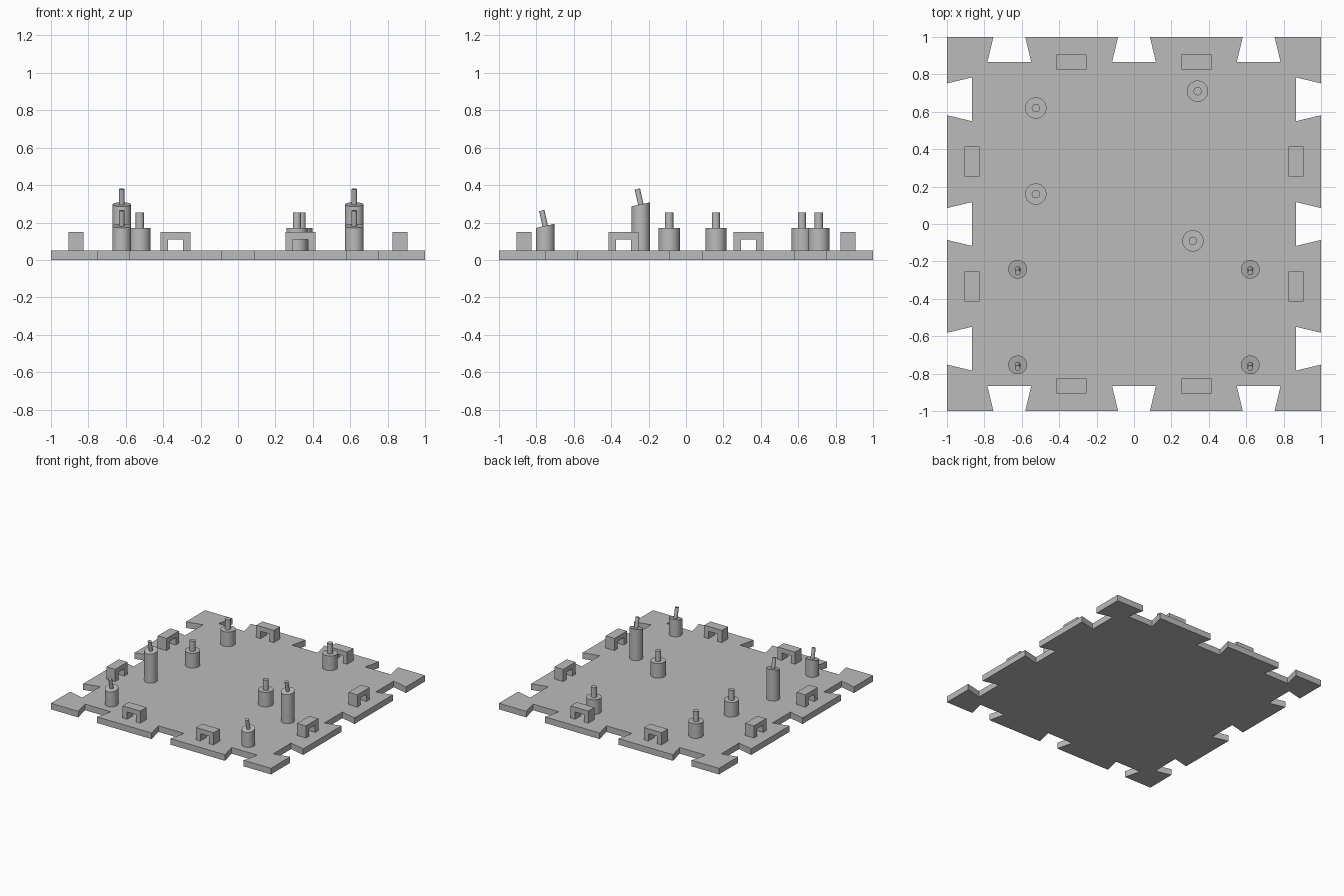
import bpy, bmesh, math
from mathutils import Matrix, Vector

cube = bpy.data.objects.get("Cube")
if cube:
    bpy.data.objects.remove(cube, do_unlink=True)

grey = bpy.data.materials.new("plain grey")
grey.use_nodes = True
grey.diffuse_color = (0.5, 0.5, 0.5, 1)
grey.node_tree.nodes["Principled BSDF"].inputs["Base Color"].default_value = (0.5, 0.5, 0.5, 1)

TOP = 0.05      # upper face of the plate
SLOPE = 0.22    # rise of the slanted post tops


def finish(bm, name, smooth=False):
    bmesh.ops.recalc_face_normals(bm, faces=bm.faces)
    mesh = bpy.data.meshes.new(name)
    bm.to_mesh(mesh)
    bm.free()
    mesh.materials.append(grey)
    obj = bpy.data.objects.new(name, mesh)
    bpy.context.collection.objects.link(obj)
    if smooth:
        bpy.ops.object.select_all(action='DESELECT')
        obj.select_set(True)
        bpy.context.view_layer.objects.active = obj
        bpy.ops.object.shade_smooth_by_angle(angle=math.radians(35))
    return obj


def prism(points, offset):
    """Solid made by extruding a closed outline."""
    bm = bmesh.new()
    face = bm.faces.new([bm.verts.new(p) for p in points])
    ext = bmesh.ops.extrude_face_region(bm, geom=[face], use_keep_orig=True)
    verts = [g for g in ext["geom"] if isinstance(g, bmesh.types.BMVert)]
    bmesh.ops.translate(bm, verts=verts, vec=offset)
    return bm


def cylinder(bm, radius, height, matrix):
    """Cylinder standing on the origin of the given matrix."""
    return bmesh.ops.create_cone(
        bm, cap_ends=True, segments=32, radius1=radius, radius2=radius, depth=height,
        matrix=matrix @ Matrix.Translation((0, 0, height / 2)))["verts"]


# Base plate with three dovetail notches per side
side = [Vector((-1, -1, 0))]
for c in (-2 / 3, 0, 2 / 3):
    for dx, y in ((-0.085, -1), (-0.117, -0.867), (0.117, -0.867), (0.085, -1)):
        side.append(Vector((c + dx, y, 0)))
outline = [Matrix.Rotation(k * math.pi / 2, 3, 'Z') @ p for k in range(4) for p in side]
finish(prism(outline, (0, 0, TOP)), "base_plate")

# Bridge-shaped loops, two along each edge
bridge = [(-0.08, 0), (-0.04, 0), (-0.04, 0.06), (0.04, 0.06),
          (0.04, 0), (0.08, 0), (0.08, 0.1), (-0.08, 0.1)]
for k, edge in enumerate(("front", "left", "back", "right")):
    for n, x in enumerate((-1 / 3, 1 / 3)):
        bm = prism([(x + px, -0.907, TOP + pz) for px, pz in bridge], (0, 0.08, 0))
        bm.transform(Matrix.Rotation(k * math.pi / 2, 4, 'Z'))
        finish(bm, f"{edge}_loop_{n + 1}")

# Upright posts with a thin pin on top
for n, (x, y) in enumerate(((-0.525, 0.62), (-0.525, 0.16), (0.34, 0.71), (0.315, -0.09))):
    bm = bmesh.new()
    cylinder(bm, 0.057, 0.12, Matrix.Translation((x, y, TOP)))
    cylinder(bm, 0.022, 0.083, Matrix.Translation((x, y, TOP + 0.12)))
    finish(bm, f"upright_post_{n + 1}", True)

# Slanted posts with a leaning pin, mirrored left and right
for name, y, top in (("tall", -0.242, 0.297), ("short", -0.753, 0.182)):
    for label, x in (("left", 0.622), ("right", -0.622)):
        bm = bmesh.new()
        for v in cylinder(bm, 0.05, top - TOP, Matrix.Translation((x, y, TOP))):
            if v.co.z > TOP + 0.01:
                v.co.z += (v.co.y - y) * SLOPE
        lean = Matrix.Rotation(math.atan(SLOPE), 4, 'X')
        cylinder(bm, 0.0145, 0.084, Matrix.Translation((x, y, top)) @ lean)
        finish(bm, f"{name}_slanted_post_{label}", True)
